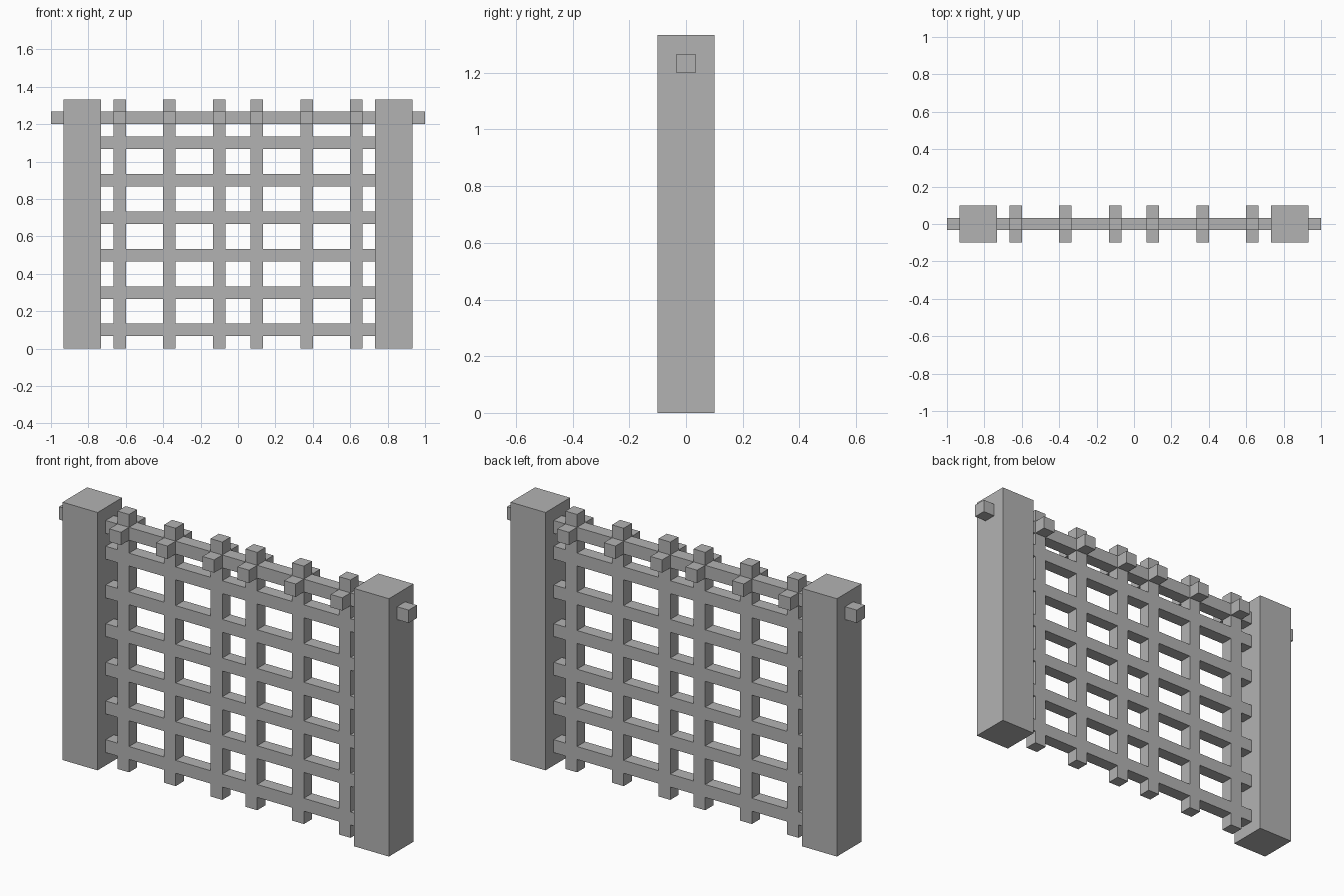
import bpy
import bmesh

cube = bpy.data.objects.get("Cube")
if cube:
    bpy.data.objects.remove(cube, do_unlink=True)

U = 1 / 15            # bar thickness; every part sits on this module
H = U / 2
TOP = 20 * U

grey = bpy.data.materials.new("plain_grey")
grey.use_nodes = True
grey.diffuse_color = (0.45, 0.45, 0.45, 1)
grey.node_tree.nodes["Principled BSDF"].inputs["Base Color"].default_value = grey.diffuse_color


def boxes(name, spans):
    """One object made of boxes, each given as (x range, y range, z range)."""
    bm = bmesh.new()
    for span in spans:
        verts = bmesh.ops.create_cube(bm, size=1)["verts"]
        for v in verts:
            v.co = [lo + (c + 0.5) * (hi - lo) for c, (lo, hi) in zip(v.co, span)]
    mesh = bpy.data.meshes.new(name)
    bm.to_mesh(mesh)
    bm.free()
    mesh.materials.append(grey)
    obj = bpy.data.objects.new(name, mesh)
    bpy.context.collection.objects.link(obj)
    return obj


thin = (-H, H)
centres = [i * U for i in (-9.5, -5.5, -1.5, 1.5, 5.5, 9.5)]
columns = [(c - H, c + H) for c in centres]


def rail(name, end, z):
    """A horizontal bar, fitted between the uprights so faces stay flush."""
    starts = [-end] + [c[1] for c in columns]
    stops = [c[0] for c in columns] + [end]
    boxes(name, [((a, b), thin, (z, z + U)) for a, b in zip(starts, stops)])


# Side posts
for side, x in (("right", -14 * U), ("left", 11 * U)):
    boxes(side + "_post", [((x, x + 3 * U), (-1.5 * U, 1.5 * U), (0, TOP))])

# Uprights, with pegs front and back at the height of the axle
for i, col in enumerate(columns, 1):
    boxes(f"upright_{i}", [(col, thin, (0, TOP))])
    peg_z = (18 * U, 19 * U)
    boxes(f"pegs_{i}", [(col, (-1.5 * U, -H), peg_z), (col, (H, 1.5 * U), peg_z)])

# Lattice rails between the posts
for i in range(6):
    rail(f"rail_{i + 1}", 11 * U, (1 + 3 * i) * U)

# Axle through both posts
rail("axle", 15 * U, 18 * U)
